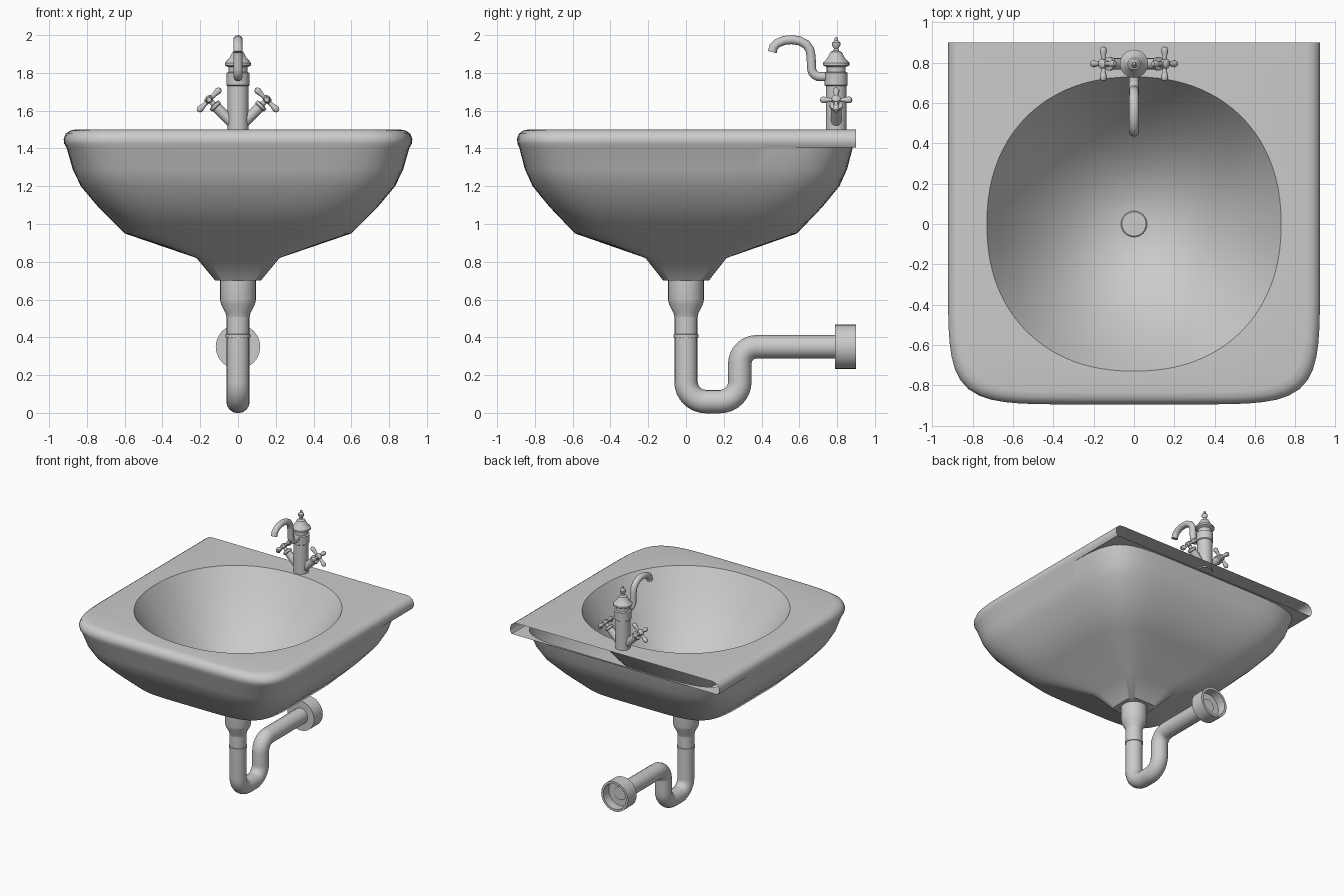
import bpy, bmesh, math
from math import sin, cos, pi, atan2
from mathutils import Vector, Matrix

if "Cube" in bpy.data.objects:
    bpy.data.objects.remove(bpy.data.objects["Cube"])


def smooth(ob, angle=35):
    bpy.ops.object.select_all(action='DESELECT')
    ob.select_set(True)
    bpy.context.view_layer.objects.active = ob
    bpy.ops.object.shade_smooth_by_angle(angle=math.radians(angle))


def make(name, verts, faces, angle=35):
    me = bpy.data.meshes.new(name)
    me.from_pydata([tuple(v) for v in verts], [], faces)
    bm = bmesh.new()
    bm.from_mesh(me)
    bmesh.ops.remove_doubles(bm, verts=bm.verts, dist=0.0008)
    bm.to_mesh(me)
    bm.free()
    ob = bpy.data.objects.new(name, me)
    bpy.context.collection.objects.link(ob)
    smooth(ob, angle)
    return ob


def lathe(name, profile, origin, axis=(0, 0, 1), n=24):
    # spin (radius, height) pairs around an axis; outside runs bottom to top
    rot = Vector((0, 0, 1)).rotation_difference(Vector(axis)).to_matrix().to_4x4()
    mat = Matrix.Translation(origin) @ rot
    verts = [mat @ Vector((r * cos(2 * pi * i / n), r * sin(2 * pi * i / n), h))
             for r, h in profile for i in range(n)]
    faces = [(k * n + i, k * n + (i + 1) % n, (k + 1) * n + (i + 1) % n, (k + 1) * n + i)
             for k in range(len(profile) - 1) for i in range(n)]
    return make(name, verts, faces)


def tube(name, pts, radius):
    cu = bpy.data.curves.new(name, 'CURVE')
    cu.dimensions = '3D'
    cu.bevel_depth = radius
    cu.bevel_resolution = 6
    cu.use_fill_caps = True
    sp = cu.splines.new('POLY')
    sp.points.add(len(pts) - 1)
    for p, co in zip(sp.points, pts):
        p.co = (*co, 1)
    ob = bpy.data.objects.new(name, cu)
    bpy.context.collection.objects.link(ob)
    bpy.ops.object.select_all(action='DESELECT')
    ob.select_set(True)
    bpy.context.view_layer.objects.active = ob
    bpy.ops.object.convert(target='MESH')
    smooth(bpy.context.object, 45)


def arc(cy, cz, r, a0, a1, n=8):
    return [(0, cy + r * cos(math.radians(a0 + (a1 - a0) * i / n)),
             cz + r * sin(math.radians(a0 + (a1 - a0) * i / n))) for i in range(n + 1)]


def squircle(a, hx, hy, e):
    c, s = cos(a), sin(a)
    r = (abs(c / hx) ** e + abs(s / hy) ** e) ** (-1 / e)
    return r * c, r * s


# Basin outline: straight back edge, straight sides, rounded front
BACK, SIDE, FRONT = 24, 12, 60
CORNER = 6.8


def outline(hx, hy):
    pts = [(hx - 2 * hx * i / BACK, 0.9) for i in range(BACK)]
    pts += [(-hx, 0.9 - 0.9 * i / SIDE) for i in range(SIDE)]
    pts += [squircle(pi + pi * i / FRONT, hx, hy, CORNER) for i in range(FRONT)]
    pts += [(hx, 0.9 * i / SIDE) for i in range(SIDE)]
    return pts


angles = [atan2(y, x) for x, y in outline(0.908, 0.883)]
N = len(angles)
rings = []
# inner bowl: a parabolic dish from drain up to the opening
for i in range(11):
    r = 0.065 + 0.665 * i / 10
    rings.append([(*squircle(a, r, r, 2 + 0.02 * i), 0.9 + 0.6 * (r / 0.73) ** 2.1) for a in angles])
deck_ring = len(rings)
# deck edge and rolled lip
for hx, hy, z in [(0.86, 0.835, 1.5), (0.888, 0.862, 1.495), (0.912, 0.885, 1.478),
                  (0.923, 0.895, 1.45), (0.92, 0.892, 1.425), (0.908, 0.883, 1.405)]:
    rings.append([(x, y, z) for x, y in outline(hx, hy)])
lip_end = len(rings) - 1
# outer shell continues from the lip down to the waste pipe
for r, hy, z, e in [(0.908, 0.883, 1.405, CORNER), (0.875, 0.853, 1.29, 6.5), (0.832, 0.812, 1.2, 6),
                    (0.74, 0.722, 1.09, 5.5), (0.6, 0.588, 0.95, 5), (0.22, 0.215, 0.82, 14),
                    (0.12, 0.12, 0.7, 8), (0.06, 0.06, 0.7, 2)]:
    rings.append([(*squircle(a, r, hy, e), z) for a in angles])
faces = [tuple(range(N))]
for k in range(len(rings) - 1):
    for i in range(N):
        if deck_ring <= k < lip_end and i < BACK:
            continue  # the wall side of the rim is open
        j = (i + 1) % N
        faces.append(((k + 1) * N + i, (k + 1) * N + j, k * N + j, k * N + i))
make("basin", [p for r in rings for p in r], faces, 48)

# Drain plate, tailpiece, trap and wall flange
lathe("drain_plate", [(0.065, 0), (0.06, 0.004), (0.0, 0.004)], (0, 0, 0.904))
lathe("tailpiece", [(0.06, 0.5), (0.066, 0.53), (0.09, 0.575), (0.095, 0.6), (0.095, 0.71)], (0, 0, 0))
lathe("trap_collar", [(0.055, 0.395), (0.066, 0.4), (0.066, 0.415), (0.055, 0.42)], (0, 0, 0))
trap = [(0, 0, 0.53)] + arc(0.105, 0.165, 0.105, 180, 270) + arc(0.18, 0.165, 0.105, 270, 360)
trap += arc(0.375, 0.26, 0.09, 180, 90) + [(0, 0.82, 0.35)]
tube("trap_pipe", trap, 0.062)
lathe("wall_flange", [(0.055, 0.79), (0.118, 0.79), (0.118, 0.9), (0.1, 0.9), (0.1, 0.83), (0.05, 0.83)],
      (0, 0, 0.35), (0, 1, 0))

# Faucet column with cap and finial
lathe("faucet_column", [(0.055, 1.49), (0.055, 1.73), (0.061, 1.735), (0.061, 1.8), (0.05, 1.805),
                        (0.05, 1.83), (0.07, 1.84), (0.07, 1.853), (0.045, 1.88), (0.03, 1.91),
                        (0.014, 1.918), (0.012, 1.93), (0.022, 1.945), (0.022, 1.96), (0.01, 1.972),
                        (0.008, 1.985), (0, 1.99)], (0, 0.795, 0))
# Spout
tube("spout", [(0, 0.78, 1.78), (0, 0.71, 1.78)] + arc(0.71, 1.825, 0.045, 255, 180, 5)
     + [(0, 0.662, 1.89), (0, 0.655, 1.925), (0, 0.635, 1.952), (0, 0.6, 1.97), (0, 0.56, 1.976),
        (0, 0.52, 1.972), (0, 0.485, 1.958), (0, 0.464, 1.938), (0, 0.457, 1.91)], 0.024)

# Two angled valves with cross handles
for side, label in ((-1, "left"), (1, "right")):
    d = Vector((side, 0, 1)).normalized()
    start = Vector((side * 0.02, 0.795, 1.525))
    lathe(label + "_valve", [(0.028, 0), (0.028, 0.13), (0.034, 0.135), (0.034, 0.15), (0.014, 0.155),
                             (0.014, 0.175), (0.024, 0.18), (0.024, 0.2), (0.012, 0.208), (0, 0.21)],
          start, d, 16)
    hub = start + d * 0.187
    for n, v in enumerate([Vector((0, 1, 0)), Vector((0, -1, 0)),
                           Vector((side, 0, -1)).normalized(), Vector((-side, 0, 1)).normalized()]):
        lathe(f"{label}_handle_{n + 1}", [(0.011, 0), (0.011, 0.035), (0.016, 0.058), (0.018, 0.07),
                                          (0.012, 0.082), (0, 0.086)], hub, v, 12)
